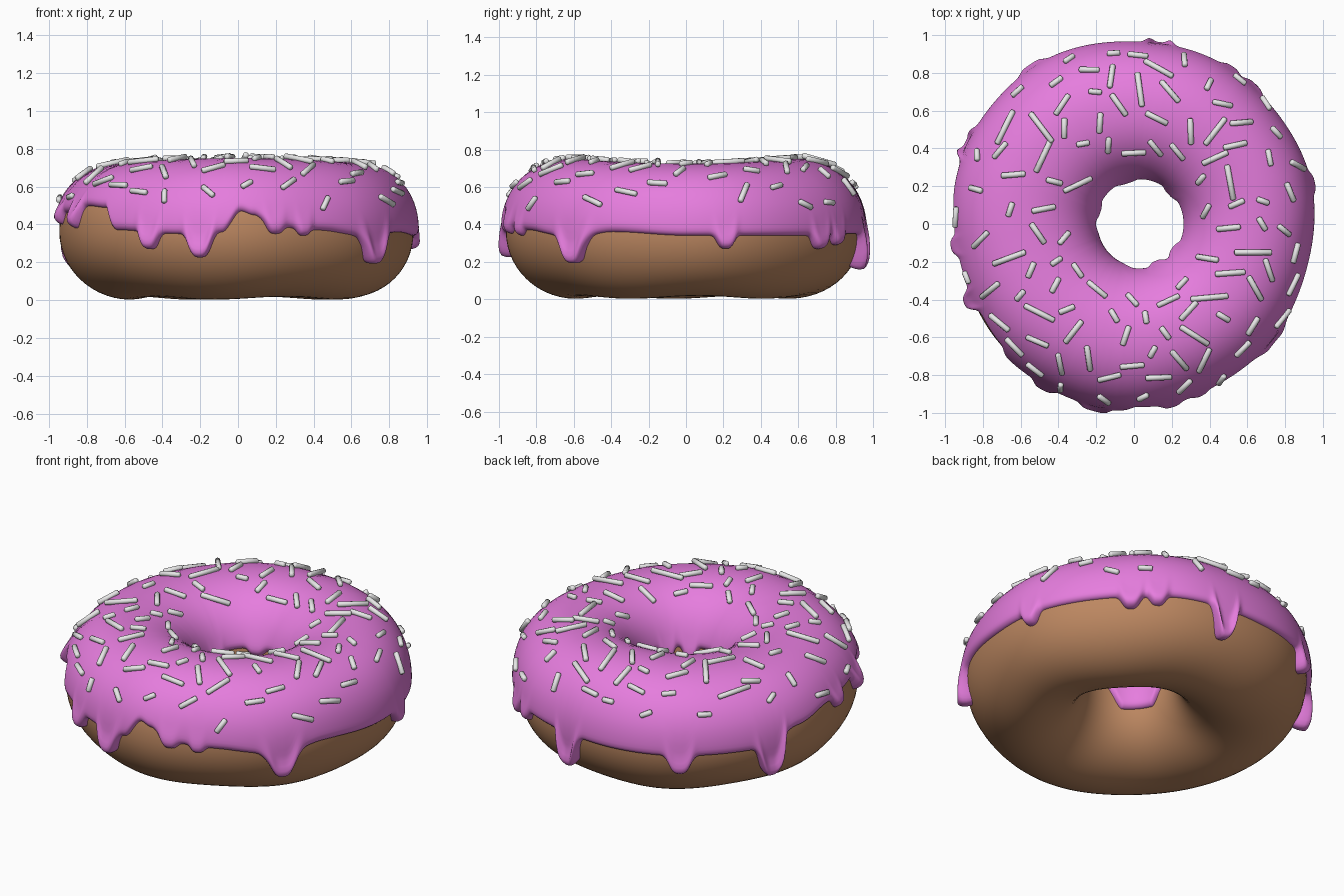
import bpy, math, random
from mathutils import Vector

if "Cube" in bpy.data.objects:
    bpy.data.objects.remove(bpy.data.objects["Cube"])

random.seed(7)
ZC, H, T = 0.363, 0.36, 0.03


def material(name, col):
    m = bpy.data.materials.new(name)
    m.diffuse_color = (*col, 1)
    m.use_nodes = True
    m.node_tree.nodes["Principled BSDF"].inputs["Base Color"].default_value = m.diffuse_color
    return m


PINK = material("pink_icing", (0.79, 0.205, 0.73))
BROWN = material("baked_dough", (0.51, 0.245, 0.12))
WHITE = material("white_sprinkle", (0.8, 0.8, 0.8))


def spow(v, p):
    return math.copysign(abs(v) ** p, v)


def ring_point(th, phi, off=0.0):
    """Point on the ring: phi 0 = outside, 90 = top, 180 = hole; off = outward offset."""
    hole = 0.25 + 0.03 * math.cos(th)
    rim = (0.943 - 0.012 * math.cos(th) - 0.008 * math.cos(2 * th)
           + 0.008 * math.sin(3 * th + 0.5) + 0.005 * math.sin(7 * th))
    R, a = (rim + hole) / 2, (rim - hole) / 2
    c, s = math.cos(phi), math.sin(phi)
    top = s > 0
    r = R + a * spow(c, .93 if top else 1.04) + off * c
    z = ZC + H * spow(s, .93 if top else 1.0) + off * s
    if top:
        z -= 0.013 * s * s * (1 + math.cos(2 * th))
    else:
        z += 0.008 * s * s * (1 + math.sin(5 * th + 1))
    return Vector((r * math.cos(th), r * math.sin(th), z))


def phi_at(z):
    return math.asin(spow(max(-1, min(1, (z - ZC) / H)), 1 / .93 if z > ZC else 1))


def build(name, verts, faces, mat):
    me = bpy.data.meshes.new(name)
    me.from_pydata(verts, [], faces)
    me.materials.append(mat)
    for p in me.polygons:
        p.use_smooth = True
    ob = bpy.data.objects.new(name, me)
    bpy.context.collection.objects.link(ob)
    return ob


def grid_faces(n, m, wrap):
    """n closed columns of m rows; wrap also closes the rows."""
    return [(i * m + j, (i + 1) % n * m + j, (i + 1) % n * m + (j + 1) % m, i * m + (j + 1) % m)
            for i in range(n) for j in range(m if wrap else m - 1)]


# Dough ring
N, M = 128, 56
build("dough", [ring_point(i * math.tau / N, j * math.tau / M) for i in range(N) for j in range(M)],
      grid_faces(N, M, True), BROWN)

# Icing edge: base height by angle, then drips (angle, low point, half width)
BASE = [(0, .34), (45, .34), (70, .35), (100, .34), (150, .34), (165, .42), (180, .46), (205, .47),
        (212, .50), (222, .49), (228, .37), (250, .35), (265, .36), (271, .47), (275, .45),
        (281, .39), (295, .37), (320, .33), (335, .36), (360, .34)]
IN_BASE = [(0, .43), (90, .44), (180, .42), (205, .30), (245, .30), (270, .43), (360, .43)]
DRIPS = [(13, .27, 3.2), (49, .27, 3.5), (58, .29, 3), (82, .17, 4), (123, .24, 4), (154, .18, 4.3),
         (187, .40, 3), (205, .38, 3), (241, .27, 3.4), (258, .23, 4.2), (282, .35, 3),
         (291.5, .34, 2.5), (320, .25, 6), (320, .20, 3.5)]
IN_DRIPS = [(40, .38, 10), (100, .40, 12), (160, .37, 12), (300, .35, 9), (328, .36, 9)]


def base_height(d, table):
    for (a, za), (b, zb) in zip(table, table[1:]):
        if a <= d <= b:
            k = (d - a) / (b - a)
            return za + (zb - za) * k * k * (3 - 2 * k)


def edge(d, z, drips):
    start = z
    for a, low, w in drips:
        gap = abs((d - a + 180) % 360 - 180)
        z += (min(low, z) - z) * math.exp(-(gap / w) ** 3.4)
    return z, start - z


NEAR = [0, .006, .018, .04, .07, .11, .16, .22, .29, .37, .46]
verts, COLS, MID = [], 540, 16
for i in range(COLS):
    d = i * 360 / COLS
    th = math.radians(d)
    zo, drop_o = edge(d, base_height(d, BASE), DRIPS)
    zi, drop_i = edge(d, base_height(d, IN_BASE), IN_DRIPS)
    lo, hi = phi_at(zo), math.pi - phi_at(zi)
    a, b = lo + NEAR[-1], hi - NEAR[-1]
    phis = ([lo + e for e in NEAR] + [a + (b - a) * k / (MID + 1) for k in range(1, MID + 1)]
            + [hi - e for e in reversed(NEAR)])
    for phi in phis:
        e = min(phi - lo, hi - phi)
        outer = phi - lo < hi - phi
        k = 1 - min(e / .1, 1)
        round_off = math.sqrt(1 - k * k)
        drop = min(drop_o, .15) * .32 if outer else drop_i * .15
        bulge = drop * math.exp(-((e - .1) / .15) ** 2)
        verts.append(ring_point(th, phi, (T - .002 + bulge) * round_off - .006 * (1 - round_off)))
build("icing", verts, grid_faces(COLS, len(phis), False), PINK)


# Sprinkles: thin rods with rounded ends lying on the icing
def locate(x, y):
    """Angles of the icing point seen from above at x, y."""
    th, r, lo, hi = math.atan2(y, x), math.hypot(x, y), 0, math.pi
    for _ in range(30):
        mid = (lo + hi) / 2
        if ring_point(th, mid, T).xy.length > r:
            lo = mid
        else:
            hi = mid
    return th, lo


def sprinkle(verts, faces, x, y, turn, length, rad=.0155):
    th, phi = locate(x, y)
    c = ring_point(th, phi, T + .006)
    u = ring_point(th + .01, phi, T) - ring_point(th - .01, phi, T)
    v = ring_point(th, phi + .01, T) - ring_point(th, phi - .01, T)
    n = u.cross(v).normalized()
    d = Vector((math.cos(turn), math.sin(turn), 0))
    d = (d - n * d.dot(n)).normalized()
    side = n.cross(d)
    start, S, h = len(verts), 8, length / 2
    rows = [(-h, .6), (-h + .006, 1), (h - .006, 1), (h, .6)]
    for t, k in rows:
        for q in range(S):
            w = q * math.tau / S
            verts.append(c + d * t + (side * math.cos(w) + n * math.sin(w)) * rad * k)
    for r in range(len(rows) - 1):
        for q in range(S):
            i, j = start + r * S + q, start + r * S + (q + 1) % S
            faces.append((i, j, j + S, i + S))
    faces.append([start + q for q in reversed(range(S))])
    faces.append([start + (len(rows) - 1) * S + q for q in range(S)])


# Long sprinkles: x, y, angle, length
LONG = [(-.68, .51, 69, .2), (-.49, .51, -52, .2), (-.48, .36, 65, .19), (-.38, .63, 58, .13),
        (-.30, .21, 18, .17), (-.48, .08, 10, .13), (-.51, -.05, -55, .13), (-.66, -.18, 20, .19),
        (-.76, -.35, 33, .15), (-.50, -.47, -26, .18), (-.71, -.52, -25, .14), (-.51, -.62, -18, .13),
        (-.32, -.57, 52, .15), (-.39, -.74, 90, .13), (-.24, -.71, 95, .14), (-.13, -.81, 22, .13),
        (-.01, -.75, 6, .13), (.13, -.81, -2, .14), (.24, -.72, -52, .14), (.32, -.59, -33, .18),
        (.37, -.72, 75, .15), (.29, -.46, 48, .13), (.40, -.39, 5, .2), (.64, -.34, -58, .15),
        (.51, -.26, 4, .16), (.63, -.15, 0, .2), (.51, .22, -80, .19), (.43, .35, 25, .15),
        (.43, .49, 52, .18), (.30, .49, -88, .14), (.03, .71, -83, .19), (.12, .56, -27, .13),
        (.13, .82, -40, .18), (.19, .70, -52, .15), (-.08, .63, -55, .14), (-.12, .78, 85, .14)]
sv, sf, placed = [], [], []
for x, y, turn, length in LONG:
    placed.append(Vector((x, y)))
    sprinkle(sv, sf, x, y, math.radians(turn), length)
# Short sprinkles scattered in the gaps
for _ in range(6000):
    r, th = math.sqrt(random.uniform(.36 ** 2, .95 ** 2)), random.uniform(0, math.tau)
    p = Vector((r * math.cos(th), r * math.sin(th)))
    if len(placed) < 108 and all((p - q).length > .115 for q in placed):
        placed.append(p)
        sprinkle(sv, sf, p.x, p.y, random.uniform(0, math.pi), random.choice((.07, .08, .09, .11, .13)))
build("sprinkles", sv, sf, WHITE)
